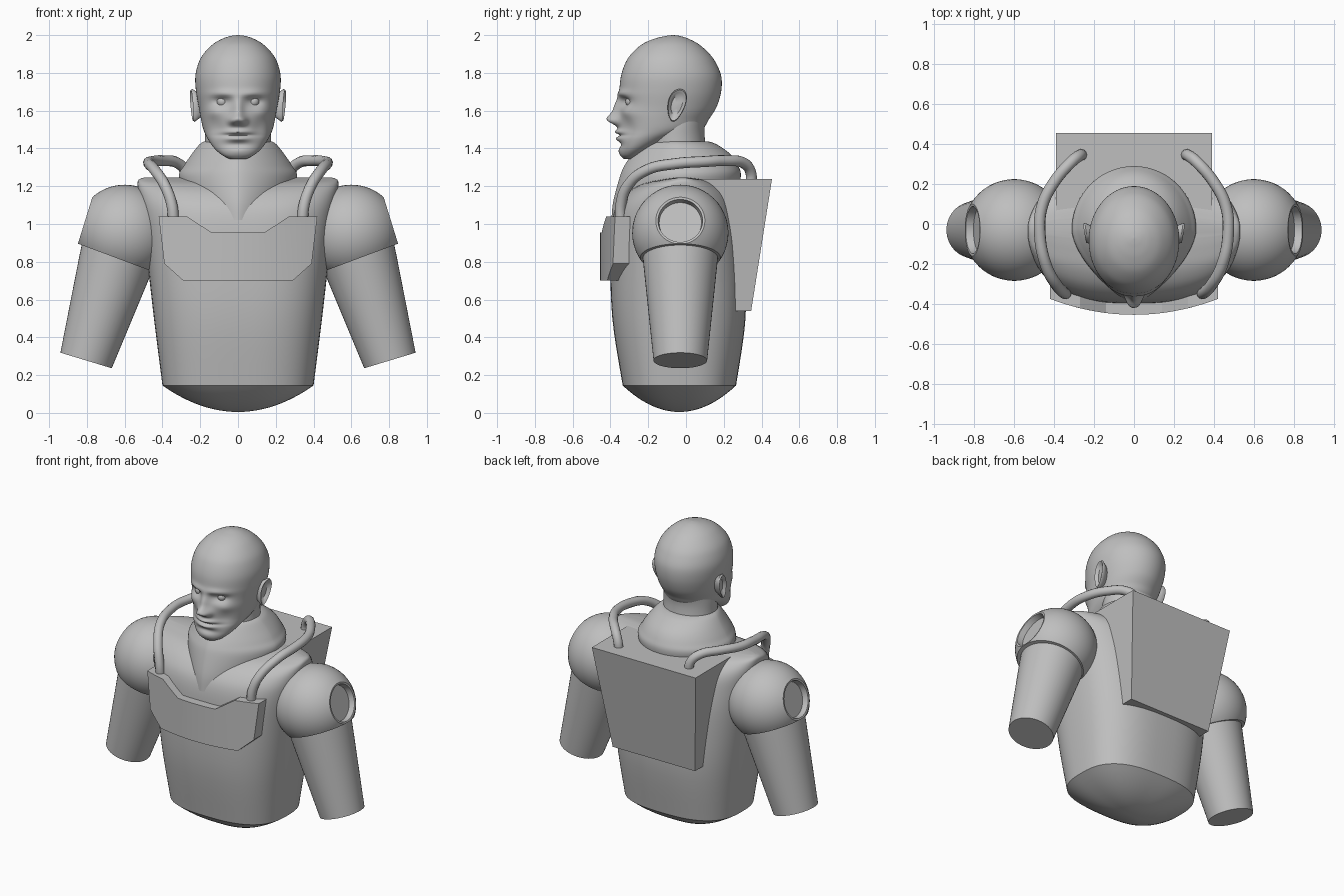
import bpy, bmesh, math
from mathutils import Vector, Matrix

if "Cube" in bpy.data.objects:
    bpy.data.objects.remove(bpy.data.objects["Cube"])

grey = bpy.data.materials.new("plain_grey")
grey.diffuse_color = (0.52, 0.52, 0.52, 1)
grey.use_nodes = True
grey.node_tree.nodes["Principled BSDF"].inputs["Base Color"].default_value = grey.diffuse_color


def finish(name, bm, smooth=35):
    """Turn a bmesh into a named, coloured, shaded object."""
    bmesh.ops.remove_doubles(bm, verts=bm.verts, dist=1e-5)
    bmesh.ops.recalc_face_normals(bm, faces=bm.faces)
    me = bpy.data.meshes.new(name)
    bm.to_mesh(me)
    bm.free()
    me.materials.append(grey)
    ob = bpy.data.objects.new(name, me)
    bpy.context.collection.objects.link(ob)
    if smooth:
        bpy.ops.object.select_all(action='DESELECT')
        ob.select_set(True)
        bpy.context.view_layer.objects.active = ob
        bpy.ops.object.shade_smooth_by_angle(angle=math.radians(smooth))
    return ob


def skin(bm, rings):
    """Bridge closed rings of points and cap both ends."""
    vs = [[bm.verts.new(p) for p in r] for r in rings]
    n = len(vs[0])
    for a, b in zip(vs, vs[1:]):
        for i in range(n):
            j = (i + 1) % n
            bm.faces.new((a[i], a[j], b[j], b[i]))
    bm.faces.new(vs[0])
    bm.faces.new(vs[-1])


def spline(rows, steps):
    """Catmull-Rom resampling of tuples."""
    out = []
    for i in range(len(rows) - 1):
        p0, p1, p2, p3 = (rows[min(max(k, 0), len(rows) - 1)] for k in (i - 1, i, i + 1, i + 2))
        for s in range(steps):
            t = s / steps
            out.append(tuple(b + 0.5 * t * (c - a + t * (2*a - 5*b + 4*c - d + t * (3*b - a - 3*c + d)))
                             for a, b, c, d in zip(p0, p1, p2, p3)))
    return out + [rows[-1]]


def loft(name, rows, front=2.0, back=2.0, steps=5, segs=72, shape=None, smooth=35):
    """Rows are (z, half width, front y, back y); exponents square the section off."""
    rings = []
    for z, w, yf, yb in spline(rows, steps):
        ring, yc = [], (yf + yb) / 2
        for k in range(segs):
            a = 2 * math.pi * k / segs
            s, c = math.sin(a), -math.cos(a)
            e = 2 / (front if c < 0 else back)
            x = w * math.copysign(abs(s) ** e, s)
            y = yc + (yb - yf) / 2 * math.copysign(abs(c) ** e, c)
            if shape and c < 0:
                y -= shape(x, z) * min(1, -2 * c)
            ring.append((x, y, z))
        rings.append(ring)
    bm = bmesh.new()
    skin(bm, rings)
    return finish(name, bm, smooth)


def lathe(profile, origin, axis, segs=48):
    """Spin (radius, distance) points about an axis."""
    m = Matrix.Translation(origin) @ Vector(axis).to_track_quat('Z', 'Y').to_matrix().to_4x4()
    bm = bmesh.new()
    skin(bm, [[m @ Vector((r * math.cos(2*math.pi*k/segs), r * math.sin(2*math.pi*k/segs), d))
               for k in range(segs)] for r, d in profile])
    return bm


# Torso, its domed base, the collar and the neck
loft("torso", [(0.145, 0.40, -0.335, 0.265), (0.5, 0.445, -0.39, 0.315), (0.85, 0.485, -0.40, 0.31),
               (1.05, 0.51, -0.385, 0.28), (1.15, 0.525, -0.33, 0.24), (1.21, 0.532, -0.24, 0.17),
               (1.235, 0.525, -0.14, 0.10), (1.245, 0.50, -0.07, 0.03)], 2.7, 2.7)
base = []
for i in range(1, 13):
    s = i / 12
    base.append((0.005 + 0.14 * s * s, 0.40 * s, -0.035 - 0.30 * s, -0.035 + 0.30 * s))
loft("torso_base", base, 2.7, 2.7, 1)
loft("collar", [(1.02, 0.22, -0.395, 0.22), (1.12, 0.27, -0.385, 0.26), (1.25, 0.312, -0.35, 0.29),
                (1.31, 0.285, -0.325, 0.275), (1.37, 0.245, -0.285, 0.235), (1.42, 0.205, -0.24, 0.165),
                (1.437, 0.18, -0.21, 0.12)], 1.6, 2.0)
loft("neck", [(1.35, 0.178, -0.20, 0.115), (1.45, 0.175, -0.20, 0.10), (1.52, 0.175, -0.2, 0.10),
              (1.6, 0.17, -0.2, 0.12)])

# Head: facial relief as soft bumps (x, z, x spread, z spread, height)
BUMPS = [(0, 1.61, 0.02, 0.04, 0.03), (0, 1.555, 0.026, 0.022, 0.052), (0.03, 1.545, 0.014, 0.014, 0.025),
         (0.075, 1.688, 0.05, 0.014, 0.014), (0.085, 1.648, 0.034, 0.02, -0.03),
         (0, 1.488, 0.045, 0.009, 0.022), (0, 1.469, 0.06, 0.006, -0.012), (0, 1.452, 0.04, 0.01, 0.018),
         (0, 1.42, 0.05, 0.012, -0.01), (0, 1.385, 0.045, 0.018, 0.008),
         (0.135, 1.59, 0.03, 0.022, 0.012), (0.11, 1.51, 0.03, 0.035, -0.014)]


def face(x, z):
    return sum(h * math.exp(-((abs(x) - bx) / sx) ** 2 / 2 - ((z - bz) / sz) ** 2 / 2)
               for bx, bz, sx, sz, h in BUMPS)


loft("head", [(1.345, 0.045, -0.33, -0.27), (1.365, 0.085, -0.345, -0.235), (1.40, 0.125, -0.35, -0.17),
              (1.45, 0.16, -0.355, -0.05), (1.50, 0.183, -0.355, 0.08), (1.56, 0.197, -0.355, 0.125),
              (1.62, 0.208, -0.353, 0.162), (1.70, 0.222, -0.352, 0.186), (1.78, 0.226, -0.345, 0.187),
              (1.85, 0.21, -0.322, 0.16), (1.90, 0.183, -0.29, 0.125), (1.95, 0.135, -0.235, 0.07),
              (1.98, 0.085, -0.17, 0.015), (1.995, 0.04, -0.11, -0.03), (2.0, 0.004, -0.074, -0.066)],
     2.1, 2.0, 8, 128, face, 70)

for side, label in ((1, "left"), (-1, "right")):
    # Eye
    bm = bmesh.new()
    bmesh.ops.create_uvsphere(bm, u_segments=20, v_segments=12, radius=0.03,
                              matrix=Matrix.Translation((0.083 * side, -0.29, 1.648)))
    finish(label + "_eye", bm)

    # Ear: dished shell with a raised rim, wider at the top and flared at the back
    rings = []
    for r, d in ((0.6, -0.03), (0.85, 0.0), (1.0, 0.018), (0.93, 0.028), (0.78, 0.022), (0.6, 0.008), (0.2, 0.012)):
        ring = []
        for k in range(28):
            a = 2 * math.pi * k / 28
            v = r * math.sin(a)
            u = r * math.cos(a) * (0.047 + 0.012 * v)
            ring.append((side * (0.217 + d + 0.15 * u + 0.006 * v), -0.05 + u + 0.018 * v, 1.628 + 0.087 * v))
        rings.append(ring)
    bm = bmesh.new()
    skin(bm, rings)
    finish(label + "_ear", bm, 60)

    # Shoulder ball with a recessed round socket, trimmed flat where the arm leaves it
    R, start, stop = 0.255, 0.05, math.pi - math.asin(0.13 / 0.255)
    profile = [(R * math.sin(t), -R * math.cos(t))
               for t in (start + (stop - start) * i / 24 for i in range(25))]
    profile += [(0.118, 0.218), (0.112, 0.18), (0.02, 0.18)]
    bm = lathe(profile, (0.6 * side, -0.03, 0.953), (0.955 * side, 0, 0.296))
    cut = bmesh.ops.bisect_plane(bm, geom=bm.verts[:] + bm.edges[:] + bm.faces[:], clear_outer=True,
                                 plane_co=(0.845 * side, 0, 0.895), plane_no=(0.35 * side, 0, -0.937))
    rim = [e for e in cut["geom_cut"] if isinstance(e, bmesh.types.BMEdge)]
    bmesh.ops.contextual_create(bm, geom=rim)
    finish(label + "_shoulder", bm)

    # Tapered upper arm
    bm = lathe([(0.2, -0.06), (0.195, 0.0), (0.142, 0.525)],
               (0.652 * side, -0.03, 0.78), (0.29 * side, 0, -0.957))
    finish(label + "_arm", bm)

    # Hose from the chest plate over the shoulder to the pack
    path = [(0.34, -0.345, 1.0), (0.35, -0.345, 1.10), (0.385, -0.31, 1.20), (0.44, -0.21, 1.285),
            (0.472, -0.05, 1.32), (0.46, 0.09, 1.33), (0.40, 0.21, 1.335), (0.315, 0.31, 1.32),
            (0.275, 0.342, 1.275), (0.26, 0.345, 1.20)]
    cu = bpy.data.curves.new(label + "_hose", 'CURVE')
    cu.dimensions, cu.bevel_depth, cu.bevel_resolution, cu.resolution_u = '3D', 0.029, 4, 6
    sp = cu.splines.new('BEZIER')
    sp.bezier_points.add(len(path) - 1)
    for bp, (x, y, z) in zip(sp.bezier_points, path):
        bp.co = (x * side, y, z)
        bp.handle_left_type = bp.handle_right_type = 'AUTO'
    cu.materials.append(grey)
    hose = bpy.data.objects.new(label + "_hose", cu)
    bpy.context.collection.objects.link(hose)
    bpy.ops.object.select_all(action='DESELECT')
    hose.select_set(True)
    bpy.context.view_layer.objects.active = hose
    bpy.ops.object.convert(target='MESH')
    bpy.ops.object.shade_smooth_by_angle(angle=math.radians(40))

# Curved chest plate with a notched top: columns of (top x, top z, bottom x, bottom z)
half = [(0, 0.955, 0, 0.70), (0.14, 0.955, 0.145, 0.70), (0.27, 1.04, 0.29, 0.70), (0.42, 1.04, 0.39, 0.79)]
cols = []
for a, b in zip(half, half[1:]):
    cols += [tuple(p + (q - p) * i / 4 for p, q in zip(a, b)) for i in range(4)]
cols.append(half[-1])
cols = [(-a, b, -c, d) for a, b, c, d in cols[:0:-1]] + cols


def bow(x):
    return -0.455 + 0.45 * x * x


bm = bmesh.new()
skin(bm, [[(tx, bow(tx), tz), (bx, bow(bx), bz), (bx, bow(bx) + 0.085, bz), (tx, bow(tx) + 0.08, tz)]
          for tx, tz, bx, bz in cols])
finish("chest_plate", bm, 25)

# Wedge-shaped backpack, narrower at the bottom
bm = bmesh.new()
skin(bm, [[(-w, y0, z), (w, y0, z), (w, y1, z), (-w, y1, z)]
          for w, y0, y1, z in ((0.31, 0.1, 0.345, 0.54), (0.39, 0.0, 0.455, 1.237))])
finish("backpack", bm, 0)
